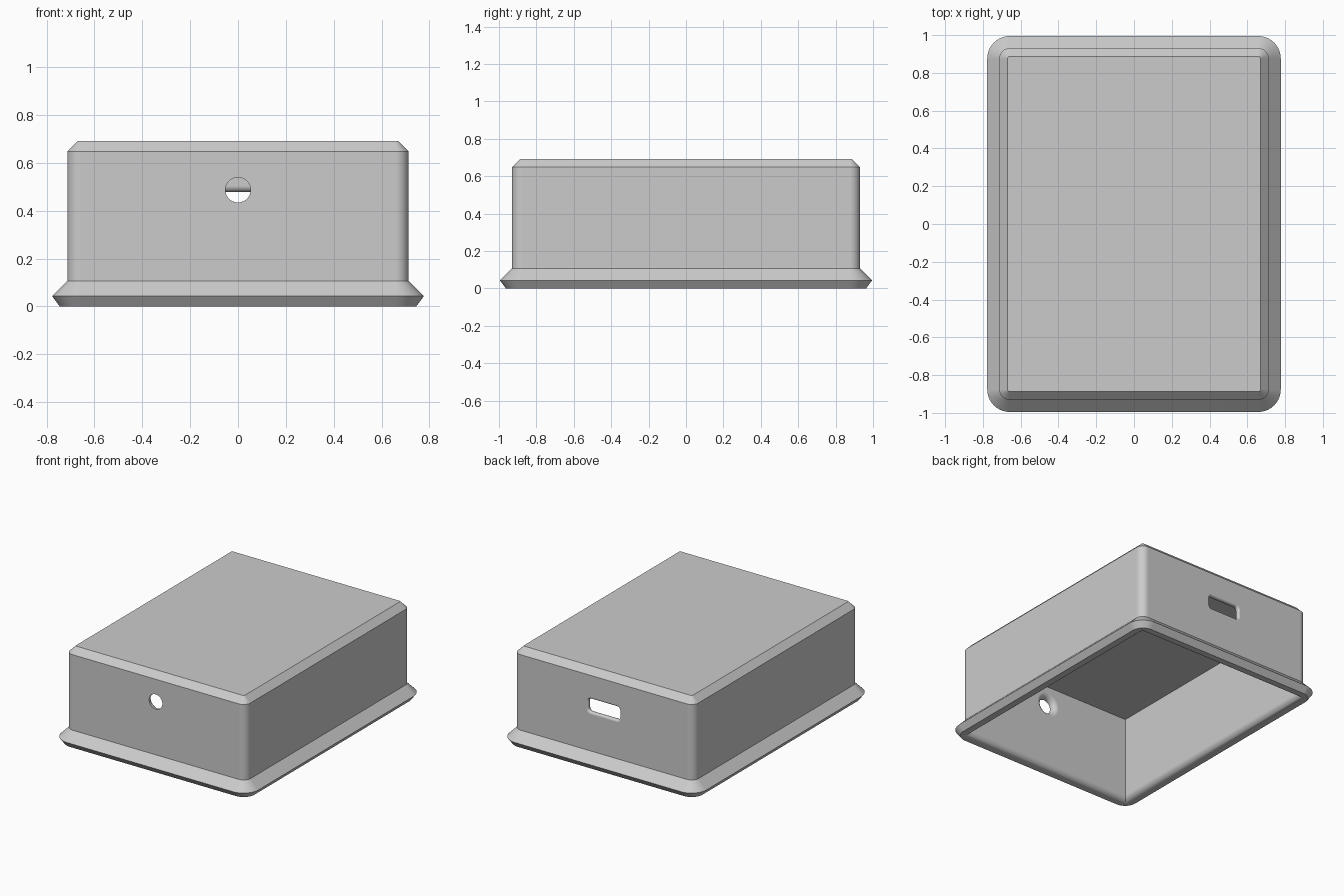
import bpy
import bmesh
from math import sin, cos, pi
from mathutils import Matrix

if "Cube" in bpy.data.objects:
    bpy.data.objects.remove(bpy.data.objects["Cube"], do_unlink=True)

grey = bpy.data.materials.new("light_grey")
grey.use_nodes = True
grey.diffuse_color = (0.6, 0.6, 0.6, 1)
grey.node_tree.nodes["Principled BSDF"].inputs["Base Color"].default_value = (0.6, 0.6, 0.6, 1)


def outline(half_x, half_y, offset, rounded=True, steps=10):
    """Rectangle grown by an offset, with round or square corners."""
    points = []
    for corner in range(4):
        sx = 1 if corner in (0, 3) else -1
        sy = 1 if corner < 2 else -1
        for i in range(steps + 1):
            a = (corner + i / steps) * pi / 2
            dx, dy = (cos(a), sin(a)) if rounded else (sx, sy)
            points.append((sx * half_x + offset * dx, sy * half_y + offset * dy))
    return points


def loft(name, rings, matrix=Matrix()):
    """Skin a list of (outline, height) rings and cap both ends."""
    bm = bmesh.new()
    loops = [[bm.verts.new((x, y, z)) for x, y in pts] for pts, z in rings]
    n = len(loops[0])
    for a, b in zip(loops, loops[1:]):
        for i in range(n):
            j = (i + 1) % n
            bm.faces.new((a[i], a[j], b[j], b[i]))
    bm.faces.new(loops[0])
    bm.faces.new(loops[-1])
    bmesh.ops.remove_doubles(bm, verts=bm.verts[:], dist=1e-5)
    bmesh.ops.recalc_face_normals(bm, faces=bm.faces[:])
    bm.transform(matrix)
    mesh = bpy.data.meshes.new(name)
    bm.to_mesh(mesh)
    bm.free()
    mesh.materials.append(grey)
    obj = bpy.data.objects.new(name, mesh)
    bpy.context.collection.objects.link(obj)
    return obj


# Hollow cover: chamfered top, straight wall, flared foot, rounded inner lip
CORE = (0.658, 0.876)
WALL = 0.043
INNER = 0.012
ROOF = 0.621
shell = [(0.011, 0.692), (0.055, 0.648), (0.055, 0.107), (0.119, 0.043), (0.087, 0)]
rings = [(outline(*CORE, off), z) for off, z in shell]
for i in range(9):
    a = i / 8 * pi / 2
    off = INNER + WALL * (1 - sin(a))
    rings.append((outline(*CORE, off, rounded=False), WALL * (1 - cos(a))))
rings.append((outline(*CORE, INNER, rounded=False), ROOF))
cover = loft("cover", rings)


def cut_opening(name, size, radius, height, side, inner_flare, outer_flare=0):
    """Cut an opening through an end wall, with rounded rims."""
    inner_y = CORE[1] + INNER
    outer_y = inner_y + WALL
    arc = [(1 - cos(i / 8 * pi / 2), 1 - sin(i / 8 * pi / 2)) for i in range(9)]
    profile = [(radius + outer_flare, outer_y + 0.1)]
    profile += [(radius + outer_flare * r, outer_y - outer_flare * d) for r, d in reversed(arc)]
    profile += [(radius + inner_flare * r, inner_y + inner_flare * d) for r, d in arc]
    profile.append((radius + inner_flare, inner_y - 0.05))
    turn = Matrix.Rotation(-side * pi / 2, 4, "X")
    cutter = loft(name, [(outline(*size, r), d) for r, d in profile],
                  Matrix.Translation((0, 0, height)) @ turn)
    mod = cover.modifiers.new(name, "BOOLEAN")
    mod.operation = "DIFFERENCE"
    mod.solver = "EXACT"
    mod.object = cutter
    bpy.context.view_layer.objects.active = cover
    bpy.ops.object.modifier_apply(modifier=mod.name)
    bpy.data.objects.remove(cutter, do_unlink=True)


# Round hole in the front wall, wide slot in the back wall
cut_opening("front_hole", (0, 0), 0.0525, 0.487, -1, 0.038)
cut_opening("back_slot", (0.102, 0.024), 0.023, 0.431, 1, 0.026, 0.015)

# Smooth fillets with crisp chamfer edges
bpy.ops.object.select_all(action="DESELECT")
cover.select_set(True)
bpy.context.view_layer.objects.active = cover
bpy.ops.object.shade_smooth_by_angle()
normals = cover.modifiers.new("flat_walls", "WEIGHTED_NORMAL")
normals.keep_sharp = True
